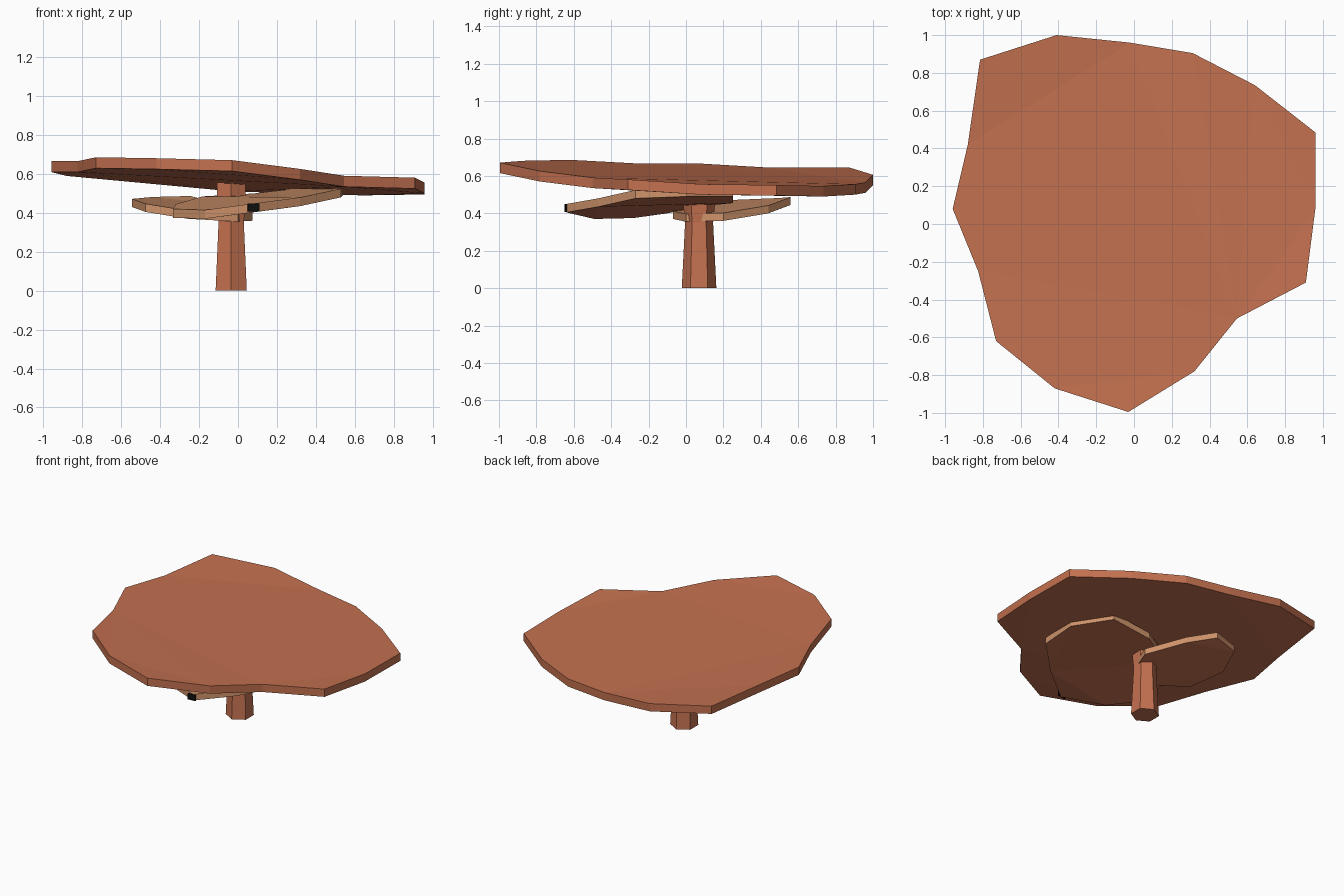
import bpy
import bmesh
import math

cube = bpy.data.objects.get("Cube")
if cube:
    bpy.data.objects.remove(cube, do_unlink=True)


def make_material(name, colour):
    mat = bpy.data.materials.new(name)
    mat.use_nodes = True
    mat.diffuse_color = (*colour, 1)
    mat.node_tree.nodes["Principled BSDF"].inputs["Base Color"].default_value = (*colour, 1)
    return mat


rust = make_material("rust orange", (0.55, 0.165, 0.08))
tan = make_material("warm tan", (0.62, 0.29, 0.145))
black = make_material("black", (0.005, 0.005, 0.005))


def finish(name, bm, materials):
    bmesh.ops.recalc_face_normals(bm, faces=bm.faces[:])
    bm.normal_update()
    # the underside takes the first material, everything else the last
    for face in bm.faces:
        face.material_index = 0 if face.normal.z < -0.7 else len(materials) - 1
    mesh = bpy.data.meshes.new(name)
    bm.to_mesh(mesh)
    bm.free()
    for mat in materials:
        mesh.materials.append(mat)
    obj = bpy.data.objects.new(name, mesh)
    bpy.context.scene.collection.objects.link(obj)
    return obj


def bridge(bm, lower, upper):
    count = len(lower)
    for i in range(count):
        j = (i + 1) % count
        bm.faces.new((lower[i], lower[j], upper[j], upper[i]))


def slab(name, outline, thickness, materials):
    """Flat plate whose rim follows the outline of its underside."""
    bm = bmesh.new()
    lower = [bm.verts.new(p) for p in outline]
    upper = [bm.verts.new((x, y, z + thickness)) for x, y, z in outline]
    bridge(bm, lower, upper)
    caps = [bm.faces.new(lower[::-1]), bm.faces.new(upper)]
    bmesh.ops.triangulate(bm, faces=caps)
    return finish(name, bm, materials)


# Large tilted cap
slab("large_cap", [
    (-0.96, 0.08, 0.61), (-0.825, -0.25, 0.61), (-0.73, -0.62, 0.63),
    (-0.42, -0.87, 0.625), (-0.03, -0.995, 0.615), (0.32, -0.78, 0.57),
    (0.545, -0.5, 0.535), (0.91, -0.31, 0.525), (0.96, 0.08, 0.5),
    (0.96, 0.485, 0.495), (0.64, 0.735, 0.49), (0.31, 0.905, 0.5),
    (-0.02, 0.96, 0.51), (-0.41, 1, 0.55), (-0.815, 0.87, 0.59),
    (-0.88, 0.42, 0.59)], 0.056, [rust])

# Two smaller shelves beneath the cap
slab("front_shelf", [
    (0.53, -0.27, 0.48), (0.32, -0.47, 0.435), (0.09, -0.64, 0.405),
    (-0.17, -0.49, 0.37), (-0.335, -0.28, 0.375), (-0.32, -0.1, 0.4),
    (-0.18, 0.1, 0.44), (0.08, 0.25, 0.455), (0.38, 0.25, 0.49),
    (0.54, 0, 0.49)], 0.045, [rust, tan])

slab("back_shelf", [
    (0.075, 0.2, 0.36), (-0.08, 0.44, 0.4), (-0.245, 0.56, 0.445),
    (-0.44, 0.5, 0.44), (-0.545, 0.26, 0.43), (-0.475, 0, 0.405),
    (-0.26, -0.07, 0.37), (0, 0, 0.355)], 0.042, [rust, tan])

# Small dark chip on the rim of the front shelf
bm = bmesh.new()
bmesh.ops.create_cube(bm, size=1)
bmesh.ops.scale(bm, vec=(0.06, 0.009, 0.042), verts=bm.verts[:])
chip = finish("rim_chip", bm, [black])
chip.location = (0.08, -0.642, 0.428)
chip.rotation_euler.z = math.radians(5)

# Six-sided stem, narrow in the middle and flared at both ends
bm = bmesh.new()
rings = []
for radius, height in ((0.0925, 0), (0.075, 0.35), (0.085, 0.45), (0.085, 0.56)):
    ring = []
    for i in range(6):
        angle = math.tau * i / 6 + math.pi / 2
        ring.append(bm.verts.new((radius * math.cos(angle) - 0.035,
                                  radius * math.sin(angle) + 0.07, height)))
    rings.append(ring)
for lower, upper in zip(rings, rings[1:]):
    bridge(bm, lower, upper)
bm.faces.new(rings[0][::-1])
bm.faces.new(rings[-1])
finish("stem", bm, [rust])
